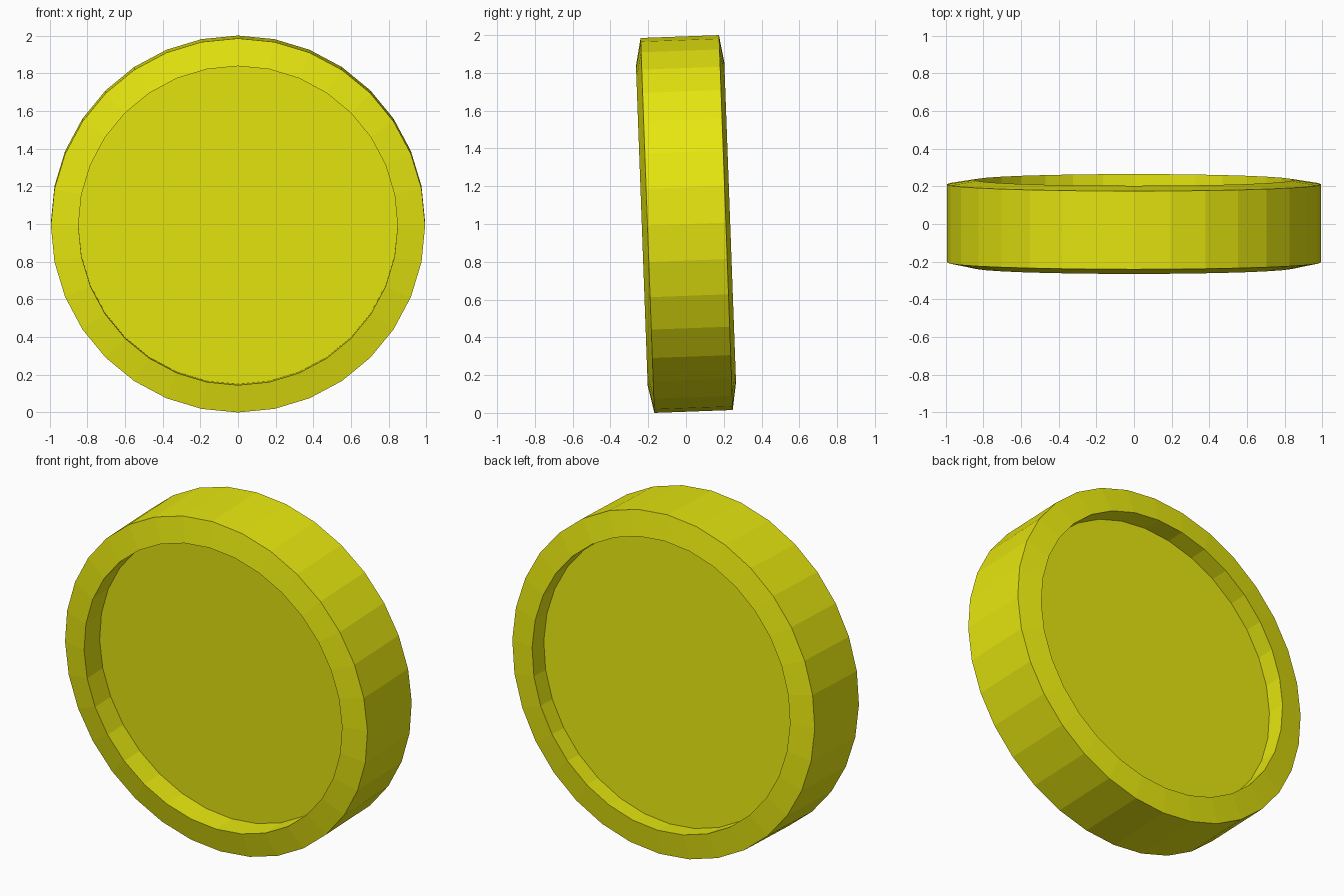
import bpy, bmesh, math
from mathutils import Matrix

if "Cube" in bpy.data.objects:
    bpy.data.objects.remove(bpy.data.objects["Cube"])

SIDES = 32
TILT = math.radians(2.1)

# Profile (radius, depth along y): front floor, front lip, outer tread, back lip, back floor
PROFILE = [
    (0.847, -0.088),
    (0.847, -0.234),
    (0.993, -0.204),
    (0.993, 0.211),
    (0.847, 0.234),
    (0.847, 0.124),
]


def ring(bm, radius, depth):
    steps = [2 * math.pi * i / SIDES for i in range(SIDES)]
    return [bm.verts.new((radius * math.sin(a), depth, radius * math.cos(a))) for a in steps]


# Wheel body: rings joined by flat quads, capped by the recessed faces
bm = bmesh.new()
rings = [ring(bm, r, d) for r, d in PROFILE]
for a, b in zip(rings, rings[1:]):
    for i in range(SIDES):
        j = (i + 1) % SIDES
        bm.faces.new((a[i], a[j], b[j], b[i]))
bm.faces.new(rings[0])
bm.faces.new(rings[-1])
bmesh.ops.recalc_face_normals(bm, faces=bm.faces)

# Slight forward lean, then lifted onto the ground
bmesh.ops.transform(bm, matrix=Matrix.Rotation(TILT, 4, 'X'), verts=bm.verts)
low = min(v.co.z for v in bm.verts)
bmesh.ops.translate(bm, vec=(0, 0, -low), verts=bm.verts)

mesh = bpy.data.meshes.new("wheel_disc")
bm.to_mesh(mesh)
bm.free()
wheel = bpy.data.objects.new("wheel_disc", mesh)
bpy.context.collection.objects.link(wheel)

# Yellow paint
paint = bpy.data.materials.new("yellow")
paint.diffuse_color = (0.8, 0.8, 0.005, 1)
paint.use_nodes = True
paint.node_tree.nodes["Principled BSDF"].inputs["Base Color"].default_value = paint.diffuse_color
mesh.materials.append(paint)
